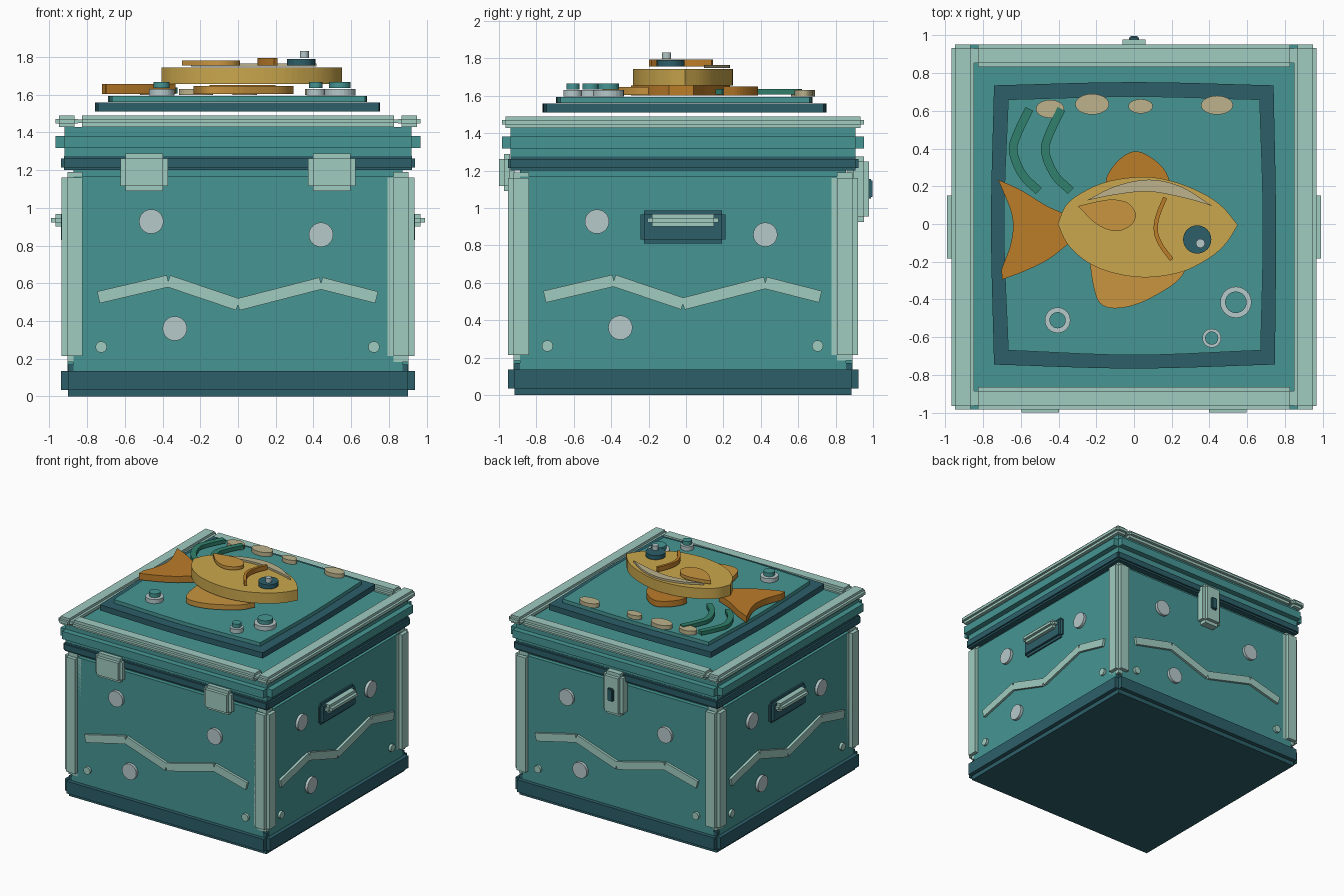
import bpy, bmesh, math
from mathutils import Matrix, Vector

if "Cube" in bpy.data.objects:
    bpy.data.objects.remove(bpy.data.objects["Cube"])

Y0 = -0.016  # the box sits slightly forward of the origin


def material(name, r, g, b):
    lin = lambda c: ((c / 255 + 0.055) / 1.055) ** 2.4
    m = bpy.data.materials.new(name)
    m.diffuse_color = (lin(r), lin(g), lin(b), 1)
    m.use_nodes = True
    m.node_tree.nodes["Principled BSDF"].inputs["Base Color"].default_value = m.diffuse_color
    return m


TEAL = material("teal", 70, 150, 148)
DARK = material("deep teal", 44, 95, 105)
MINT = material("pale mint", 160, 203, 192)
PEARL = material("pearl grey", 182, 200, 202)
GOLD = material("gold", 202, 167, 77)
RUST = material("burnt orange", 188, 125, 42)
AMBER = material("amber", 201, 149, 64)
SAND = material("sand", 188, 178, 140)
GREEN = material("weed green", 48, 128, 108)


def finish(name, bm, mat, turn=None):
    bmesh.ops.recalc_face_normals(bm, faces=bm.faces)
    me = bpy.data.meshes.new(name)
    if turn is not None:  # quarter turns round the box
        bm.transform(Matrix.Translation((0, Y0, 0)) @ Matrix.Rotation(turn * math.pi / 2, 4, 'Z'))
    bm.to_mesh(me)
    bm.free()
    me.materials.append(mat)
    ob = bpy.data.objects.new(name, me)
    bpy.context.collection.objects.link(ob)
    return ob


def block(name, mat, x, y, z, b=0.0, turn=0):
    """Box with square notched edges of size b: three crossing boxes."""
    bm = bmesh.new()
    lo, hi = Vector((x[0], y[0], z[0])), Vector((x[1], y[1], z[1]))
    for axis in (range(3) if b else [None]):
        size = hi - lo
        for i in range(3):
            if axis is not None and i != axis:
                size[i] -= 2 * b
        bmesh.ops.create_cube(bm, size=1, matrix=Matrix.Translation((lo + hi) / 2) @ Matrix.Diagonal((*size, 1)))
    return finish(name, bm, mat, turn)


def slab(name, mat, outline, z0, z1):
    """Flat outline extruded from z0 to z1."""
    bm = bmesh.new()
    f = bm.faces.new([bm.verts.new((px, py, z0)) for px, py in outline])
    up = bmesh.ops.extrude_face_region(bm, geom=[f])
    bmesh.ops.translate(bm, vec=(0, 0, z1 - z0), verts=[v for v in up['geom'] if isinstance(v, bmesh.types.BMVert)])
    return finish(name, bm, mat)


def curve(pts, n=5):
    """Smooth open curve through the points."""
    p = [Vector(q) for q in pts]
    p = [2 * p[0] - p[1]] + p + [2 * p[-1] - p[-2]]
    out = []
    for a, b, c, d in zip(p, p[1:], p[2:], p[3:]):
        for k in range(n):
            t = k / n
            out.append(0.5 * (2 * b + (c - a) * t + (2 * a - 5 * b + 4 * c - d) * t * t
                              + (3 * b - a - 3 * c + d) * t ** 3))
    return out + [p[-2]]


def shape(*strokes):
    """Closed outline of smooth strokes meeting at corners."""
    out = []
    for s in strokes:
        out += curve(s)[:-1]
    return out


def ribbon(pts, width):
    c = curve(pts)
    left, right = [], []
    for i, q in enumerate(c):
        t = (c[min(i + 1, len(c) - 1)] - c[max(i - 1, 0)]).normalized()
        nrm = Vector((-t.y, t.x)) * width / 2
        left.append(q + nrm)
        right.append(q - nrm)
    return left + right[::-1]


def oval(cx, cy, rx, ry, n=24):
    return [(cx + rx * math.cos(2 * math.pi * i / n), cy + ry * math.sin(2 * math.pi * i / n)) for i in range(n)]


def stud(name, mat, x, z, r, out, turn):
    bm = bmesh.new()
    bmesh.ops.create_cone(bm, cap_ends=True, segments=24, radius1=r, radius2=r, depth=out - 0.86,
                          matrix=Matrix.Translation((x, -(out + 0.86) / 2, z)) @ Matrix.Rotation(math.pi / 2, 4, 'X'))
    finish(name, bm, mat, turn)


# Box body, foot, seam band and lid
block("foot", DARK, (-.937, .937), (-.937, .937), (0, .17), .035)
block("box_body", TEAL, (-.905, .905), (-.905, .905), (.1, 1.2), .033)
block("seam_band", DARK, (-.937, .937), (-.937, .937), (1.2, 1.275), .014)
block("lid", TEAL, (-.968, .968), (-.968, .968), (1.27, 1.428), .047)

# Decoration repeated on the four sides
wave = [(-.74, .525), (-.37, .612), (0, .487), (.44, .6), (.735, .525)]
for k in range(4):
    block("corner_post", MINT, (-.935, -.793), (-.935, -.793), (.183, 1.19), .03, k)
    if k % 2:
        block("lid_rim_side", MINT, (-.968, .968), (-.968, -.848), (1.427, 1.49), .02, k)
    else:
        block("lid_rim_front", MINT, (-.848, .848), (-.968, -.848), (1.427, 1.49), .022, k)
    for x, z in ((-.46, .927), (.44, .857), (-.335, .36)):
        stud("side_bubble", PEARL, x, z, .065, .928, k)
    for x in (-.725, .72):
        stud("rivet", MINT, x, .262, .03, .925, k)
    for (xa, za), (xb, zb) in zip(wave, wave[1:]):
        bm = bmesh.new()
        bmesh.ops.create_cube(bm, size=1, matrix=Matrix.Translation(((xa + xb) / 2, -.9, (za + zb) / 2))
                              @ Matrix.Rotation(-math.atan2(zb - za, xb - xa), 4, 'Y')
                              @ Matrix.Diagonal((math.hypot(xb - xa, zb - za), .05, .064, 1)))
        finish("wave_band", bm, MINT, k)

# Side handles
for k in (1, 3):
    block("handle_plate", DARK, (-.228, .228), (-.938, -.88), (.81, .985), .02, k)
    block("handle_bar", MINT, (-.19, .19), (-.99, -.9), (.9, .968), .023, k)

# Front hinges and back clasp
for s in (-.497, .497):
    block("hinge", MINT, (s - .125, s + .125), (-.984, -.9), (1.09, 1.287), .026)
block("clasp", MINT, (-.09, .09), (-.995, -.88), (.925, 1.275), .028, 2)
block("keyhole", DARK, (-.027, .027), (-1.013, -.98), (1.05, 1.155), .008, 2)

# Picture plates above the lid
slab("picture_frame", DARK, shape([(-.742, .735), (0, .752), (.74, .735)], [(.74, .735), (.753, 0), (.747, -.745)],
     [(.747, -.745), (0, -.766), (-.742, -.745)], [(-.742, -.745), (-.758, 0), (-.742, .735)]), 1.51, 1.557)
slab("picture_water", TEAL, shape([(-.667, .66), (0, .676), (.667, .66)], [(.667, .66), (.685, 0), (.672, -.67)],
     [(.672, -.67), (0, -.695), (-.667, -.67)], [(-.667, -.67), (-.69, 0), (-.667, .66)]), 1.562, 1.592)

# Fish
slab("fish_tail", RUST, shape(
    [(-.72, .235), (-.6, .18), (-.46, .095), (-.33, .04)], [(-.33, .04), (-.33, -.09)],
    [(-.33, -.09), (-.45, -.185), (-.58, -.25), (-.70, -.295)], [(-.70, -.295), (-.702, -.24)],
    [(-.702, -.24), (-.65, -.09), (-.648, .05), (-.72, .235)]), 1.602, 1.655)
slab("fish_top_fin", RUST, shape(
    [(-.15, .2), (-.14, .26), (-.08, .34), (0, .385), (.08, .36), (.16, .29), (.2, .2)], [(.2, .2), (-.15, .2)]), 1.602, 1.65)
slab("fish_bottom_fin", AMBER, shape(
    [(-.235, -.2), (-.215, -.33), (-.18, -.42), (-.1, -.447), (.03, -.42), (.18, -.34), (.25, -.28), (.295, -.2)],
    [(.295, -.2), (-.235, -.2)]), 1.604, 1.646)
slab("fish_body", GOLD, shape(
    [(-.405, 0), (-.36, .1), (-.27, .17), (-.13, .228), (.06, .25), (.22, .222), (.37, .16), (.47, .09), (.55, -.005)],
    [(.55, -.005), (.49, -.1), (.4, -.18), (.25, -.255), (.06, -.283), (-.12, -.257), (-.25, -.2), (-.35, -.11), (-.405, 0)]),
    1.655, 1.743)
slab("fish_back_stripe", SAND, shape(
    [(-.25, .125), (-.1, .2), (.08, .235), (.25, .198), (.415, .095)],
    [(.415, .095), (.28, .135), (.08, .172), (-.1, .155), (-.25, .125)]), 1.748, 1.764)
slab("fish_side_fin", AMBER, shape(
    [(-.297, .095), (-.2, .118), (-.11, .13), (-.03, .11), (.01, .05), (-.02, -.01), (-.1, -.038), (-.2, 0), (-.297, .095)]),
    1.755, 1.782)
slab("fish_gill", RUST, ribbon([(.165, .14), (.125, .04), (.116, -.04), (.142, -.11), (.2, -.19)], .022), 1.755, 1.793)
slab("fish_eye", DARK, oval(.335, -.082, .075, .075), 1.755, 1.79)
slab("eye_glint", PEARL, oval(.352, -.103, .024, .024, 16), 1.795, 1.832)

# Weeds, pebbles and bubbles around the fish
for dx in (0, .17):
    slab("weed", GREEN, ribbon([(-.555 + dx, .61), (-.622 + dx, .47), (-.64 + dx, .38), (-.59 + dx, .26),
                                (-.505 + dx, .175)], .045), 1.606, 1.637)
for x, y, rx, ry in ((-.445, .61, .075, .048), (-.222, .635, .09, .055), (.035, .624, .065, .038), (.44, .63, .085, .05)):
    slab("pebble", SAND, oval(x, y, rx, ry), 1.597, 1.63)
for x, y, r, ri in ((-.405, -.51, .068, .043), (.54, -.415, .083, .057), (.412, -.605, .05, .035)):
    slab("bubble_ring", PEARL, oval(x, y, r, r), 1.596, 1.63)
    slab("bubble_core", TEAL, oval(x, y, ri, ri), 1.634, 1.666)
